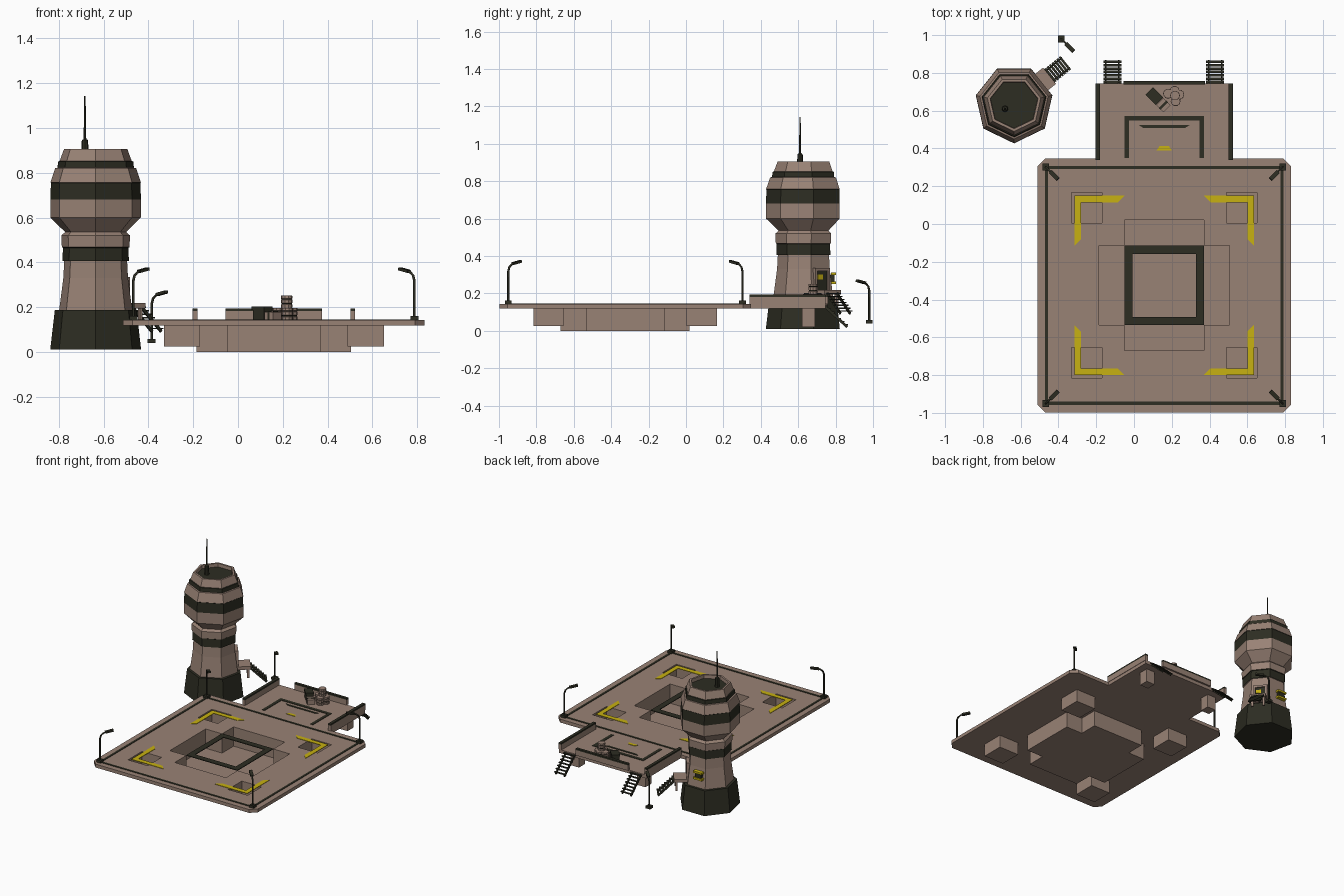
import bpy, bmesh, math
from mathutils import Matrix, Vector

cube = bpy.data.objects.get("Cube")
if cube:
    bpy.data.objects.remove(cube)


def material(name, rgb):
    m = bpy.data.materials.new(name)
    m.use_nodes = True
    m.diffuse_color = (*rgb, 1)
    m.node_tree.nodes["Principled BSDF"].inputs["Base Color"].default_value = (*rgb, 1)
    return m


BROWN = material("dusty brown", (0.318, 0.224, 0.178))
DARK = material("dark olive", (0.026, 0.026, 0.016))
YELLOW = material("marking yellow", (0.57, 0.44, 0.006))


def finish(name, bm, mats, matrix=Matrix(), recalc=True):
    if recalc:
        bmesh.ops.recalc_face_normals(bm, faces=bm.faces)
    mesh = bpy.data.meshes.new(name)
    bm.to_mesh(mesh)
    bm.free()
    for m in mats:
        mesh.materials.append(m)
    ob = bpy.data.objects.new(name, mesh)
    ob.matrix_world = matrix
    bpy.context.collection.objects.link(ob)
    return ob


def boxes(name, spans, mat, matrix=Matrix()):
    """Each span is (x0, x1, y0, y1, z0, z1)."""
    bm = bmesh.new()
    for x0, x1, y0, y1, z0, z1 in spans:
        place = Matrix.Translation(((x0 + x1) / 2, (y0 + y1) / 2, (z0 + z1) / 2))
        size = Matrix.Diagonal((x1 - x0, y1 - y0, z1 - z0, 1))
        bmesh.ops.create_cube(bm, size=1, matrix=place @ size)
    return finish(name, bm, [mat], matrix)


def add_prism(bm, pts, z0, z1, top=True):
    low = [bm.verts.new((x, y, z0)) for x, y in pts]
    high = [bm.verts.new((x, y, z1)) for x, y in pts]
    bm.faces.new(low[::-1])
    if top:
        bm.faces.new(high)
    for i in range(len(pts)):
        j = (i + 1) % len(pts)
        bm.faces.new((low[i], low[j], high[j], high[i]))


def prism(name, pts, z0, z1, mat, top=True, matrix=Matrix()):
    bm = bmesh.new()
    add_prism(bm, pts, z0, z1, top)
    return finish(name, bm, [mat], matrix)


def frame(name, half, width, z0, z1, mat, matrix):
    h, w = half, half - width
    boxes(name, [(-h, h, w, h, z0, z1), (-h, h, -h, -w, z0, z1),
                 (-h, -w, -w, w, z0, z1), (w, h, -w, w, z0, z1)], mat, matrix)


def lathe(name, sides, rings, mats, matrix, start=0.0):
    """Rings are (radius, z, material index of the band above)."""
    bm = bmesh.new()
    loops = []
    for r, z, _ in rings:
        angles = [start + math.tau * i / sides for i in range(sides)]
        loops.append([bm.verts.new((r * math.cos(a), r * math.sin(a), z)) for a in angles])
    for k in range(len(loops) - 1):
        for i in range(sides):
            j = (i + 1) % sides
            f = bm.faces.new((loops[k][i], loops[k][j], loops[k + 1][j], loops[k + 1][i]))
            f.material_index = rings[k][2]
    bm.faces.new(loops[0][::-1]).material_index = rings[0][2]
    bm.faces.new(loops[-1]).material_index = rings[-1][2]
    return finish(name, bm, mats, matrix)


# Landing pad slab with open pits
TOP, LOW = 0.143, 0.118
PAD = Matrix.Translation((0.16, -0.325, 0))
a, b, c = 0.672, 0.63, 0.21
slab = prism("landing_pad", [(-a, -b), (-b, -a), (b, -a), (a, -b), (a, b), (b, a), (-b, a), (-a, b)],
             LOW, TOP, BROWN, matrix=PAD)
d = 0.345
cross = [(-d, -c), (-c, -c), (-c, -d), (c, -d), (c, -c), (d, -c),
         (d, c), (c, c), (c, d), (-c, d), (-c, c), (-d, c)]
squares = []
for sx in (-1, 1):
    for sy in (-1, 1):
        x, y, s = 0.41 * sx, 0.41 * sy, 0.081
        squares.append([(x - s, y - s), (x + s, y - s), (x + s, y + s), (x - s, y + s)])
bm = bmesh.new()
for pts in [cross] + squares:
    add_prism(bm, pts, 0.1, 0.2)
cutter = finish("pit_cutter", bm, [BROWN], PAD)
cutter.hide_render = True
cutter.hide_viewport = True
cut = slab.modifiers.new("pits", "BOOLEAN")
cut.operation = "DIFFERENCE"
cut.solver = "EXACT"
cut.object = cutter
prism("central_pit", cross, 0, LOW, BROWN, False, PAD)
for pts in squares:
    prism("corner_pit", pts, 0.025, LOW, BROWN, False, PAD)

# Pad markings
frame("central_frame", 0.21, 0.043, TOP - 0.002, TOP + 0.003, DARK, PAD)
frame("border_line", 0.632, 0.016, TOP, TOP + 0.003, DARK, PAD)
h, w = 0.475, 0.035
corner = [(h, h), (h - 0.265, h), (h - 0.23, h - w), (h - w, h - w), (h - w, h - 0.23), (h, h - 0.265)]
for sx in (-1, 1):
    for sy in (-1, 1):
        prism("corner_marking", [(x * sx, y * sy) for x, y in corner],
              TOP - 0.001, TOP + 0.003, YELLOW, matrix=PAD)

# Rear deck, parapets, legs and deck markings
boxes("rear_deck", [(-0.2, 0.52, 0.345, 0.745, LOW, TOP)], BROWN)
for name, z0, z1, mat in (("parapet", TOP, 0.182, BROWN), ("parapet_cap", 0.182, 0.193, DARK)):
    boxes(name, [(-0.203, -0.181, 0.34, 0.745, z0, z1), (0.501, 0.523, 0.34, 0.745, z0, z1),
                 (-0.055, 0.375, 0.738, 0.758, z0, z1)], mat)
boxes("deck_legs", [(x - 0.035, x + 0.035, 0.62, 0.69, 0.02, LOW) for x in (-0.115, 0.43)], BROWN)
boxes("deck_outline", [(-0.05, 0.37, 0.547, 0.572, TOP, TOP + 0.003),
                       (-0.05, -0.027, 0.35, 0.547, TOP, TOP + 0.003),
                       (0.347, 0.37, 0.35, 0.547, TOP, TOP + 0.003)], DARK)
prism("deck_line", [(0.05, 0.508), (0.27, 0.508), (0.295, 0.524), (0.025, 0.524)], TOP, TOP + 0.003, DARK)
prism("deck_marking", [(0.12, 0.39), (0.2, 0.39), (0.185, 0.412), (0.135, 0.412)], TOP, TOP + 0.003, YELLOW)


def stairs(name, matrix, run, drop, width, count=7):
    """Descends along local +x from the local origin."""
    half, step = width / 2, run / count
    treads = []
    for i in range(count):
        z = -drop * (i + 0.5) / count
        treads.append((i * step, i * step + step * 0.75, -half, half, z - 0.006, z))
    boxes(name + "_treads", treads, DARK, matrix)
    slope = math.atan2(drop, run)
    length = math.hypot(run, drop)
    tilt = matrix @ Matrix.Rotation(slope, 4, "Y")
    boxes(name + "_rails", [(0, length, y - 0.004, y + 0.004, -0.018, -0.004)
                            for y in (-half + 0.012, half - 0.012)], DARK, tilt)


for x in (-0.115, 0.43):
    stairs("deck_stairs", Matrix.Translation((x, 0.745, TOP)) @ Matrix.Rotation(math.pi / 2, 4, "Z"),
           0.125, 0.115, 0.095)


# Lamps with a bent post and tilted head
def lamp(x, y, z, angle):
    place = Matrix.Translation((x, y, z)) @ Matrix.Rotation(math.radians(angle), 4, "Z")
    boxes("lamp_base", [(-0.018, 0.018, -0.018, 0.018, 0, 0.018)], DARK,
          place @ Matrix.Rotation(math.pi / 4, 4, "Z"))
    curve = bpy.data.curves.new("lamp_post", "CURVE")
    curve.dimensions = "3D"
    curve.bevel_depth = 0.006
    curve.bevel_resolution = 1
    path = [(0, 0), (0, 0.175), (0.008, 0.198), (0.025, 0.212), (0.05, 0.22)]
    spline = curve.splines.new("POLY")
    spline.points.add(len(path) - 1)
    for p, (u, v) in zip(spline.points, path):
        p.co = (u, 0, v, 1)
    curve.materials.append(DARK)
    post = bpy.data.objects.new("lamp_post", curve)
    post.matrix_world = place
    bpy.context.collection.objects.link(post)
    boxes("lamp_head", [(0, 0.058, -0.011, 0.011, -0.006, 0.007)], DARK,
          place @ Matrix.Translation((0.035, 0, 0.216)) @ Matrix.Rotation(-0.2, 4, "Y"))


for x, y, angle in ((-0.467, 0.302, -45), (0.787, 0.302, -135), (-0.467, -0.95, 45), (0.787, -0.95, 135)):
    lamp(x, y, TOP, angle)
lamp(-0.385, 0.98, 0.04, -45)

# Seven-sided control tower
TOWER = Matrix.Translation((-0.635, 0.635, 0))
profile = [(0.208, 0.01, 1), (0.187, 0.187, 1), (0.167, 0.187, 0), (0.148, 0.33, 0), (0.144, 0.405, 0),
           (0.152, 0.405, 1), (0.15, 0.465, 1), (0.155, 0.468, 0), (0.157, 0.52, 0), (0.14, 0.535, 0),
           (0.207, 0.6, 0), (0.207, 0.68, 0), (0.207, 0.68, 1), (0.205, 0.755, 1), (0.207, 0.757, 0),
           (0.185, 0.82, 0), (0.175, 0.822, 1), (0.172, 0.85, 1), (0.165, 0.852, 0), (0.145, 0.905, 0),
           (0.13, 0.905, 0), (0.128, 0.88, 1)]
lathe("control_tower", 7, profile, [BROWN, DARK], TOWER, -math.pi / 2)
lathe("antenna", 8, [(0.017, 0.88, 0), (0.014, 0.945, 0), (0.006, 0.95, 0), (0.003, 1.143, 0)],
      [DARK], Matrix.Translation((-0.683, 0.61, 0)))

# Tower entrance, landing and steps
ENTRY = TOWER @ Matrix.Rotation(math.pi * 3 / 14, 4, "Z")
boxes("door_frame", [(0.12, 0.155, -0.05, -0.035, 0.2, 0.335), (0.12, 0.155, 0.035, 0.05, 0.2, 0.335),
                     (0.12, 0.155, -0.035, 0.035, 0.32, 0.335)], BROWN, ENTRY)
boxes("door", [(0.12, 0.147, -0.035, 0.035, 0.2, 0.32)], DARK, ENTRY)
boxes("door_sign", [(0.147, 0.152, -0.03, 0.005, 0.275, 0.3)], YELLOW, ENTRY)
boxes("entry_landing", [(0.13, 0.24, -0.055, 0.055, 0.195, 0.218)], BROWN, ENTRY)
boxes("landing_post", [(0.215, 0.23, y - 0.008, y + 0.008, 0.13, 0.195) for y in (-0.04, 0.04)], BROWN, ENTRY)
stairs("tower_stairs", ENTRY @ Matrix.Translation((0.24, 0, 0.21)), 0.115, 0.11, 0.09)

# Wall equipment on the back of the tower
boxes("wall_unit", [(-0.68, -0.63, 0.755, 0.795, 0.262, 0.298)], DARK)
boxes("wall_unit_plates", [(-0.69, -0.62, 0.775, 0.803, z, z + 0.014) for z in (0.25, 0.297)], YELLOW)

# Cargo on the rear deck
for x, y, z in ((0.18, 0.69, TOP), (0.24, 0.685, TOP), (0.22, 0.65, TOP), (0.215, 0.705, TOP), (0.217, 0.68, 0.197)):
    lathe("barrel", 10, [(0.025, 0, 0), (0.026, 0.014, 0), (0.023, 0.016, 1), (0.023, 0.02, 1), (0.026, 0.022, 0),
                         (0.026, 0.036, 0), (0.023, 0.038, 1), (0.026, 0.042, 0), (0.025, 0.054, 0)],
          [BROWN, DARK], Matrix.Translation((x, y, z)))
console = Matrix.Translation((0.108, 0.677, TOP)) @ Matrix.Rotation(-math.pi / 4, 4, "Z")
boxes("console", [(-0.034, 0.034, -0.024, 0.024, 0, 0.045), (-0.038, 0.038, -0.028, 0.028, 0.045, 0.06)],
      DARK, console)
boxes("crate", [(0.04, 0.095, -0.026, 0.026, 0, 0.035)], BROWN, console)
boxes("crate_band", [(0.06, 0.073, -0.028, 0.028, 0, 0.037)], DARK, console)
